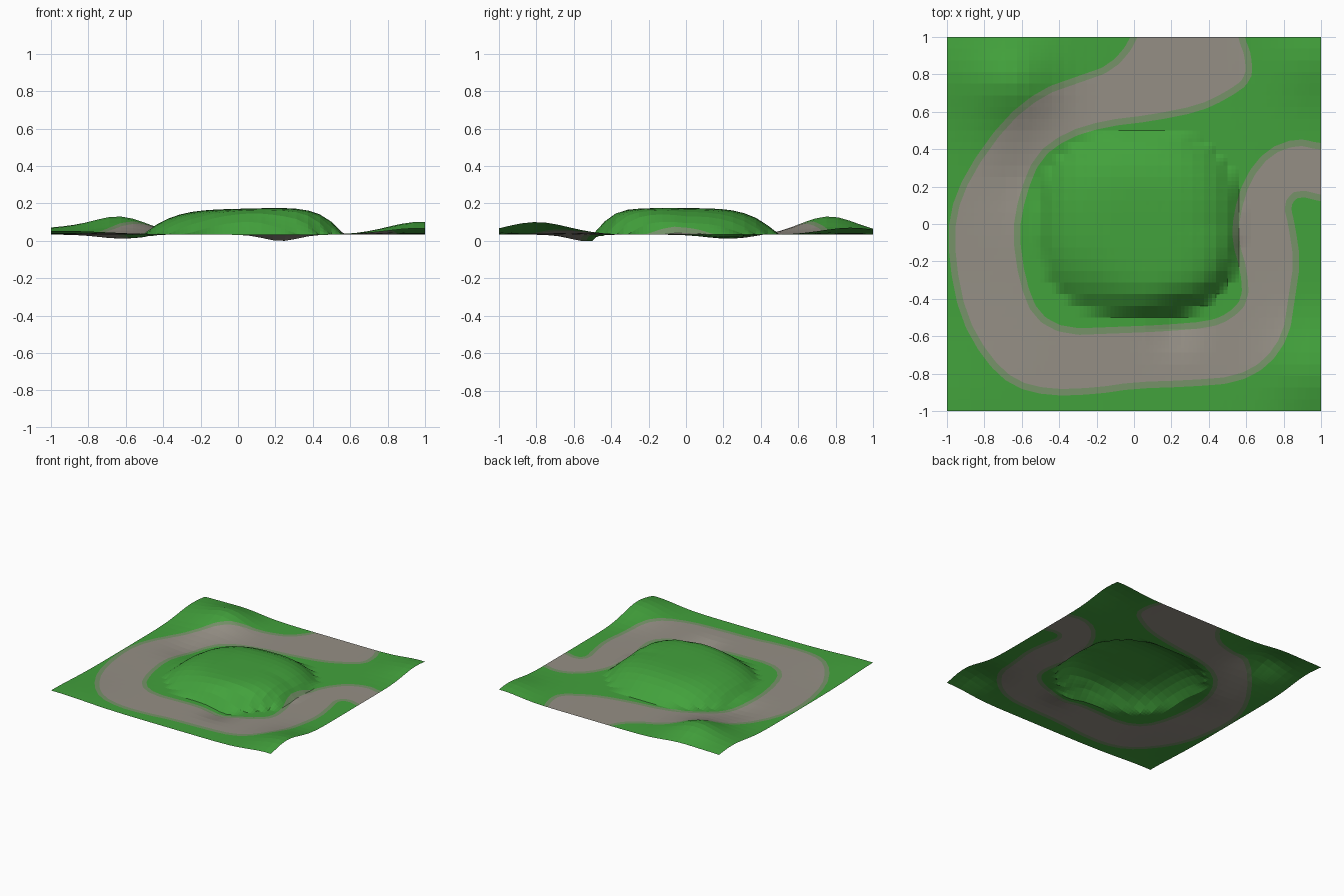
import bpy, bmesh, math

if "Cube" in bpy.data.objects:
    bpy.data.objects.remove(bpy.data.objects["Cube"])

# ---------- colours ----------
def material(name, rgb):
    m = bpy.data.materials.new(name)
    m.diffuse_color = (*rgb, 1)
    m.use_nodes = True
    m.node_tree.nodes["Principled BSDF"].inputs["Base Color"].default_value = m.diffuse_color
    return m

MATS = [material("grass_green", (0.055, 0.36, 0.045)),
        material("path_edge_sage", (0.18, 0.29, 0.14)),
        material("path_grey", (0.30, 0.275, 0.235))]

# ---------- outline of the winding path, seen from above ----------
OUTER = [(0.0, 1.1), (-0.02, 0.98), (-0.13, 0.85), (-0.3, 0.79), (-0.5, 0.72), (-0.7, 0.56),
         (-0.9, 0.28), (-0.99, 0.05), (-0.99, -0.2), (-0.93, -0.5), (-0.8, -0.73),
         (-0.65, -0.87), (-0.45, -0.92), (-0.2, -0.91), (0, -0.88), (0.3, -0.87),
         (0.55, -0.85), (0.72, -0.76), (0.83, -0.6), (0.86, -0.4), (0.89, -0.2),
         (0.86, 0), (0.835, 0.1), (0.88, 0.15), (1.0, 0.12), (1.1, 0.11)]
INNER = [(1.1, 0.43), (1.0, 0.43), (0.87, 0.46), (0.71, 0.4), (0.59, 0.25), (0.53, 0.05),
         (0.525, -0.1), (0.57, -0.25), (0.58, -0.4), (0.5, -0.48), (0.4, -0.52),
         (0.15, -0.54), (-0.1, -0.55), (-0.36, -0.56), (-0.51, -0.48), (-0.58, -0.3),
         (-0.615, -0.05), (-0.58, 0.15), (-0.5, 0.35), (-0.35, 0.46), (-0.15, 0.52),
         (0.1, 0.55), (0.35, 0.6), (0.5, 0.67), (0.63, 0.76), (0.63, 0.9), (0.59, 1.0), (0.58, 1.1)]

def rounded(pts):
    """One corner-cutting pass over a closed outline."""
    out = []
    for (ax, ay), (bx, by) in zip(pts, pts[1:] + pts[:1]):
        out += [(ax * .75 + bx * .25, ay * .75 + by * .25),
                (ax * .25 + bx * .75, ay * .25 + by * .75)]
    return out

OUTLINE = rounded(OUTER + INNER)
SEGMENTS = list(zip(OUTLINE, OUTLINE[1:] + OUTLINE[:1]))

def path_distance(x, y):
    """Signed distance to the path outline, positive inside."""
    best, inside = 9.0, False
    for (ax, ay), (bx, by) in SEGMENTS:
        dx, dy = bx - ax, by - ay
        t = ((x - ax) * dx + (y - ay) * dy) / (dx * dx + dy * dy)
        t = max(0.0, min(1.0, t))
        best = min(best, (x - ax - t * dx) ** 2 + (y - ay - t * dy) ** 2)
        if (ay > y) != (by > y) and x < ax + dx * (y - ay) / dy:
            inside = not inside
    return math.sqrt(best) * (1 if inside else -1)

# ---------- ground height ----------
# bumps and hollows: x, y, height, spread
BUMPS = [(-0.63, 0.76, 0.092, 0.15), (-0.97, 0.85, 0.035, 0.18),
         (0.97, -0.80, 0.068, 0.17), (0.97, 0.88, 0.038, 0.15),
         (-0.95, -1.0, 0.020, 0.25),
         (0.23, -0.53, -0.036, 0.09), (-0.62, 0.23, -0.022, 0.12)]

def height(x, y):
    z = 0.037
    for bx, by, h, s in BUMPS:
        z += h * math.exp(-((x - bx) ** 2 + (y - by) ** 2) / (2 * s * s))
    # central hill, with a steeper cliff on its south-east side
    q = (abs((x - 0.03) / 0.54) ** 2.5 + abs(y / 0.49) ** 2.5) ** 0.4
    if q < 1:
        cliff = max(0, min(1, (x + 0.2) / 0.3)) * max(0, min(1, -y / 0.3))
        z += (0.138 + 0.025 * x) * (1 - q ** (3.8 + 3 * cliff))
    return z

# ---------- terrain mesh ----------
bm = bmesh.new()
bmesh.ops.create_grid(bm, x_segments=32, y_segments=32, size=1)
for v in bm.verts:
    v.co.z = height(v.co.x, v.co.y)
bmesh.ops.subdivide_edges(bm, edges=bm.edges[:], cuts=2, use_grid_fill=True)

# ---------- cut the path borders into the faces ----------
LEVELS = (0.0, 0.035)
dist = {v: path_distance(v.co.x, v.co.y) for v in bm.verts}
for level in LEVELS:
    for v in dist:
        if abs(dist[v] - level) < 1e-4:
            dist[v] = level + 1e-4
    cuts = set()
    for e in bm.edges[:]:
        a, b = e.verts
        da, db = dist[a] - level, dist[b] - level
        if da * db < 0:
            _, nv = bmesh.utils.edge_split(e, a, da / (da - db))
            dist[nv] = level
            cuts.add(nv)
    for f in bm.faces[:]:
        ends = [v for v in f.verts if v in cuts]
        if len(ends) == 2:
            bmesh.utils.face_split(f, ends[0], ends[1])

# grass, border band and path by distance from the outline
for f in bm.faces:
    d = sum(dist[v] for v in f.verts) / len(f.verts)
    f.material_index = sum(d > level for level in LEVELS)

# lowest point rests on the ground
low = min(v.co.z for v in bm.verts)
for v in bm.verts:
    v.co.z -= low

mesh = bpy.data.meshes.new("terrain")
bm.to_mesh(mesh)
bm.free()
for m in MATS:
    mesh.materials.append(m)
terrain = bpy.data.objects.new("terrain_with_path", mesh)
bpy.context.collection.objects.link(terrain)
